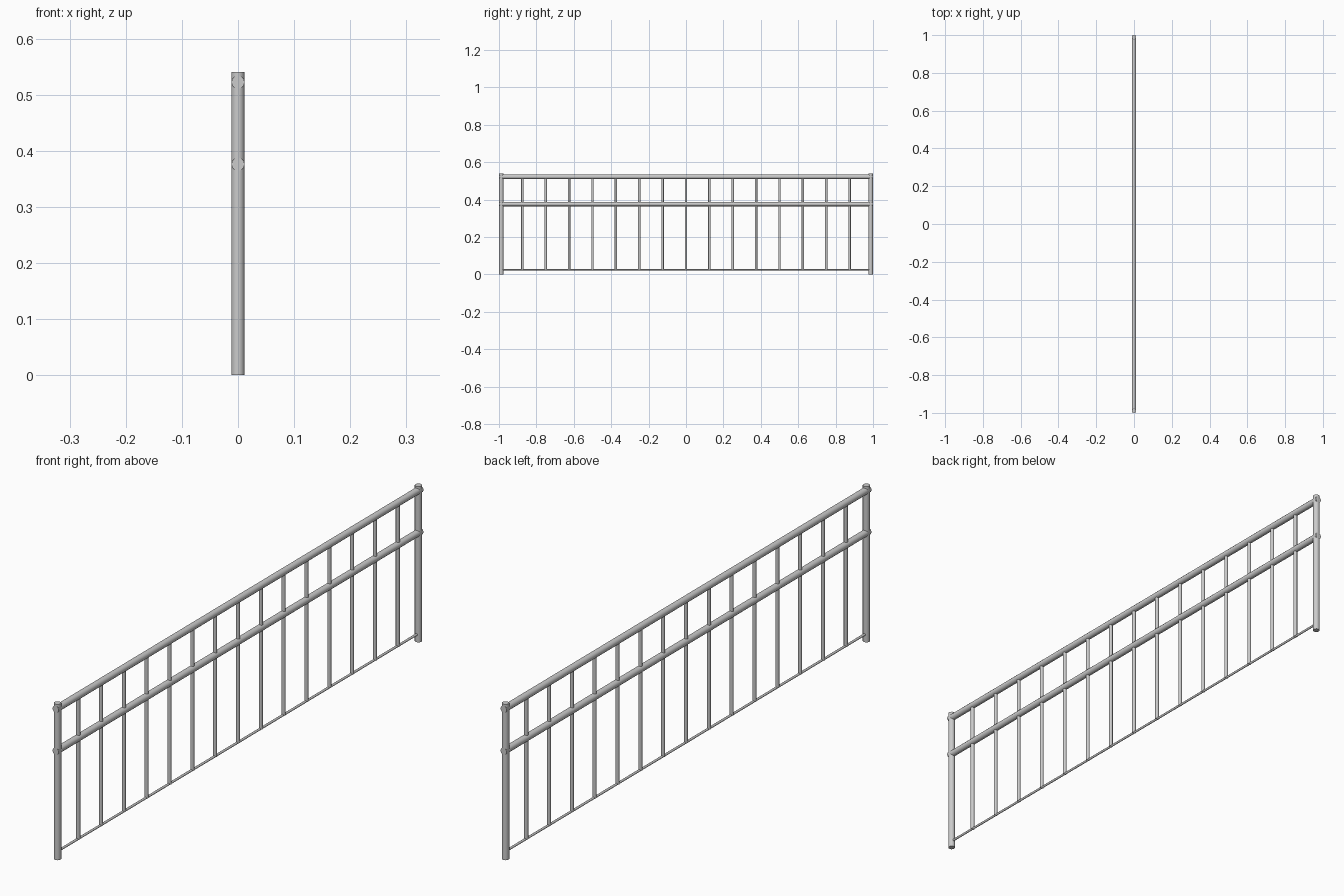
import bpy
from math import pi

if "Cube" in bpy.data.objects:
    bpy.data.objects.remove(bpy.data.objects["Cube"])

POST_Y, R = 0.988, 0.0118


def rod(name, r, length, loc, along_y=False, sides=12):
    bpy.ops.mesh.primitive_cylinder_add(
        vertices=sides, radius=r, depth=length, location=loc,
        rotation=(pi / 2 if along_y else 0, 0, 0))
    ob = bpy.context.object
    ob.name = name
    bpy.ops.object.shade_smooth_by_angle(angle=pi / 5)
    return ob


# End posts
for side, label in ((-1, "front"), (1, "back")):
    rod(label + "_post", R, 0.54, (0, side * POST_Y, 0.27))

# Top and middle rails, ends just showing at the outside of the posts
rod("top_rail", R, 1.998, (0, 0, 0.522), True)
rod("middle_rail", R, 1.998, (0, 0, 0.376), True)

# Thin bottom rail
rod("bottom_rail", 0.004, 2 * POST_Y, (0, 0, 0.026), True)

# Evenly spaced balusters from bottom rail to top rail
for i in range(-7, 8):
    rod(f"baluster_{i + 8:02d}", 0.0065, 0.497, (0, i * 0.125, 0.2735))
